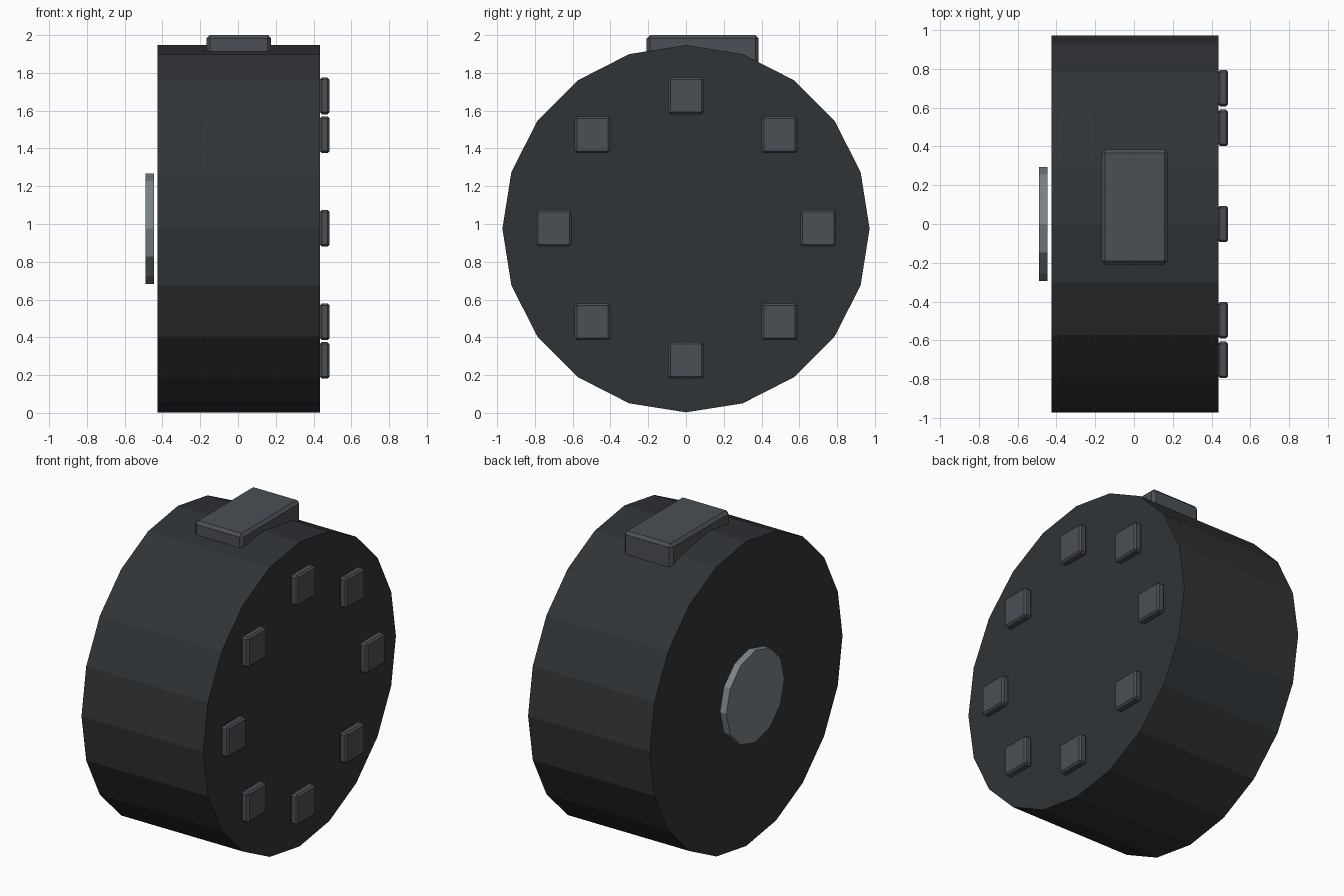
import bpy, math

if "Cube" in bpy.data.objects:
    bpy.data.objects.remove(bpy.data.objects["Cube"])

CZ = 0.975  # height of the drum axis


def material(name, rgb):
    m = bpy.data.materials.new(name)
    m.diffuse_color = (*rgb, 1)
    m.use_nodes = True
    m.node_tree.nodes["Principled BSDF"].inputs["Base Color"].default_value = m.diffuse_color
    return m


BODY = material("dark_body", (0.03, 0.034, 0.038))
PAD = material("grey_pad", (0.07, 0.078, 0.09))
DISC = material("light_disc", (0.2, 0.23, 0.25))


def drum(name, sides, radius, x0, x1, mat):
    """Flat-sided cylinder along x with a corner pointing up."""
    bpy.ops.mesh.primitive_cylinder_add(
        vertices=sides, radius=radius, depth=x1 - x0,
        location=((x0 + x1) / 2, 0, CZ), rotation=(0, math.pi / 2, 0))
    ob = bpy.context.object
    ob.name = name
    ob.data.materials.append(mat)
    return ob


def block(name, lo, hi, bevel, mat):
    """Box between two corners with chamfered edges."""
    bpy.ops.mesh.primitive_cube_add(
        size=1, location=[(a + b) / 2 for a, b in zip(lo, hi)])
    ob = bpy.context.object
    ob.name = name
    ob.scale = [b - a for a, b in zip(lo, hi)]
    bpy.ops.object.transform_apply(location=False, rotation=False, scale=True)
    mod = ob.modifiers.new("chamfer", 'BEVEL')
    mod.width = bevel
    mod.segments = 1
    ob.data.materials.append(mat)
    return ob


# Main drum and the small floating disc on its left face
drum("drum_body", 20, 0.972, -0.425, 0.435, BODY)
drum("side_disc", 12, 0.293, -0.49, -0.445, DISC)

# Block set into the top of the drum
block("top_block", (-0.167, -0.208, 1.8), (0.175, 0.385, 2.0), 0.018, PAD)

# Ring of eight upright pads on the right face
for i in range(8):
    a = i * math.pi / 4
    y, z = 0.7 * math.sin(a), CZ + 0.003 + 0.7 * math.cos(a)
    block(f"ring_pad_{i + 1}", (0.433, y - 0.094, z - 0.097),
          (0.485, y + 0.094, z + 0.097), 0.011, PAD)
